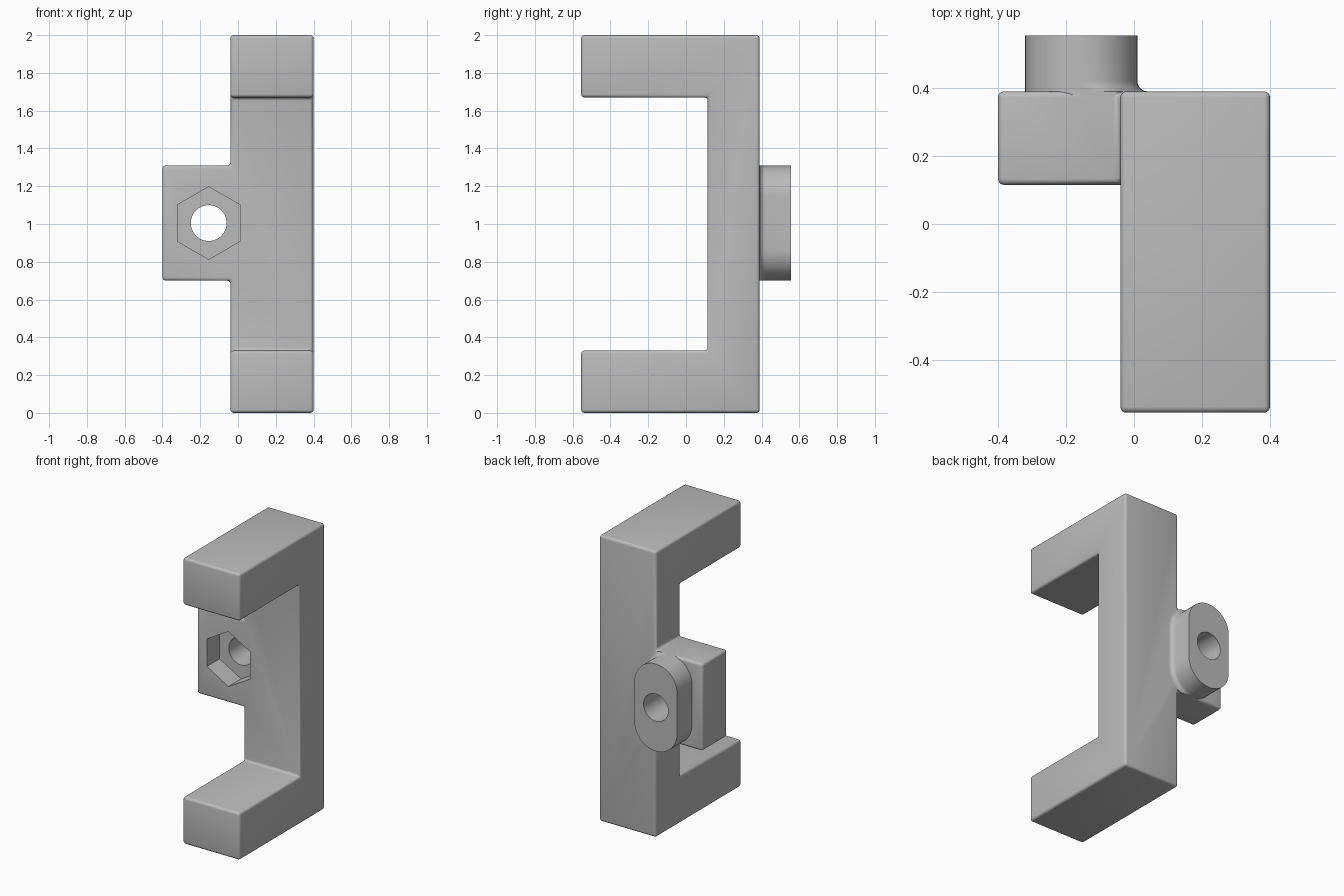
import bpy, bmesh
from math import sin, cos, pi, radians
from itertools import product

if "Cube" in bpy.data.objects:
    bpy.data.objects.remove(bpy.data.objects["Cube"], do_unlink=True)

grey = bpy.data.materials.new("plain grey")
grey.use_nodes = True
grey.diffuse_color = (0.5, 0.5, 0.5, 1)
grey.node_tree.nodes["Principled BSDF"].inputs["Base Color"].default_value = (0.5, 0.5, 0.5, 1)

HOLE_X, HOLE_Z = -0.155, 1.005   # axis shared by pocket, hole and boss
BACK, FRONT = 0.39, 0.115        # faces of the upright


def finish(name, bm):
    bmesh.ops.recalc_face_normals(bm, faces=bm.faces)
    mesh = bpy.data.meshes.new(name)
    bm.to_mesh(mesh)
    bm.free()
    mesh.materials.append(grey)
    obj = bpy.data.objects.new(name, mesh)
    bpy.context.collection.objects.link(obj)
    return obj


def loft(name, rings):
    """Closed solid through rings of equal length."""
    bm = bmesh.new()
    loops = [[bm.verts.new(p) for p in ring] for ring in rings]
    for a, b in zip(loops, loops[1:]):
        for i in range(len(a)):
            bm.faces.new((a[i - 1], a[i], b[i], b[i - 1]))
    bm.faces.new(loops[0])
    bm.faces.new(loops[-1])
    return finish(name, bm)


def polygon(sides, radius, y):
    return [(HOLE_X + radius * sin(2 * pi * i / sides), y,
             HOLE_Z + radius * cos(2 * pi * i / sides)) for i in range(sides)]


def stadium(y, flare=0.0, radius=0.165, half=0.14, steps=24):
    """Upright slot outline; the flare only spreads on the upright's side."""
    points = []
    for side in (1, -1):
        for i in range(steps + 1):
            a = pi * i / steps - pi / 2
            s, c = sin(a) * side, cos(a)
            room = radius / max(c, 0.01) - radius
            r = radius + (min(flare, room) if s > 0 else 0)
            points.append((HOLE_X + r * s, y, HOLE_Z + side * (half + r * c)))
    return points


def combine(target, tool, operation):
    mod = target.modifiers.new(operation, 'BOOLEAN')
    mod.operation, mod.solver, mod.object = operation, 'EXACT', tool
    bpy.context.view_layer.objects.active = target
    bpy.ops.object.modifier_apply(modifier=mod.name)
    bpy.data.objects.remove(tool, do_unlink=True)


# C-shaped body and side tab, from the outer skin of a few filled cells
xs = (-0.4, -0.04, 0.4)
ys = (-0.555, FRONT, BACK)
zs = (0, 0.33, 0.7, 1.31, 1.67, 2)
filled = {(1, 1, k) for k in range(5)} | {(1, 0, 0), (1, 0, 4), (0, 1, 2)}
bm = bmesh.new()
corner = {}
for cell, axis, step in product(filled, range(3), (0, 1)):
    neighbour = list(cell)
    neighbour[axis] += 2 * step - 1
    if tuple(neighbour) in filled:
        continue
    quad = []
    for u, v in ((0, 0), (1, 0), (1, 1), (0, 1)):
        idx = list(cell)
        idx[axis] += step
        idx[(axis + 1) % 3] += u
        idx[(axis + 2) % 3] += v
        i, j, k = idx
        if (i, j, k) not in corner:
            corner[i, j, k] = bm.verts.new((xs[i], ys[j], zs[k]))
        quad.append(corner[i, j, k])
    bm.faces.new(quad)
bmesh.ops.recalc_face_normals(bm, faces=bm.faces)
bmesh.ops.dissolve_limit(bm, angle_limit=radians(1), verts=bm.verts, edges=bm.edges)
bmesh.ops.bevel(bm, geom=list(bm.edges), offset=0.018, segments=4,
                profile=0.5, affect='EDGES', clamp_overlap=True)
bracket = finish("bracket_body", bm)

# Slot-shaped boss on the back, with a small fillet at its foot
FILLET = 0.03
rings = [stadium(BACK - 0.03, FILLET)]
for i in range(6):
    t = pi / 2 * i / 5
    rings.append(stadium(BACK + FILLET * (1 - cos(t)), FILLET * (1 - sin(t))))
rings.append(stadium(0.555))
combine(bracket, loft("boss", rings), 'UNION')

# Hexagonal nut pocket and round through hole
combine(bracket, loft("nut_cutter", [polygon(6, 0.192, y) for y in (0, FRONT + 0.14)]), 'DIFFERENCE')
combine(bracket, loft("hole_cutter", [polygon(48, 0.095, y) for y in (0, 0.7)]), 'DIFFERENCE')

bpy.ops.object.select_all(action='DESELECT')
bracket.select_set(True)
bpy.context.view_layer.objects.active = bracket
bpy.ops.object.shade_smooth_by_angle(angle=radians(30))
